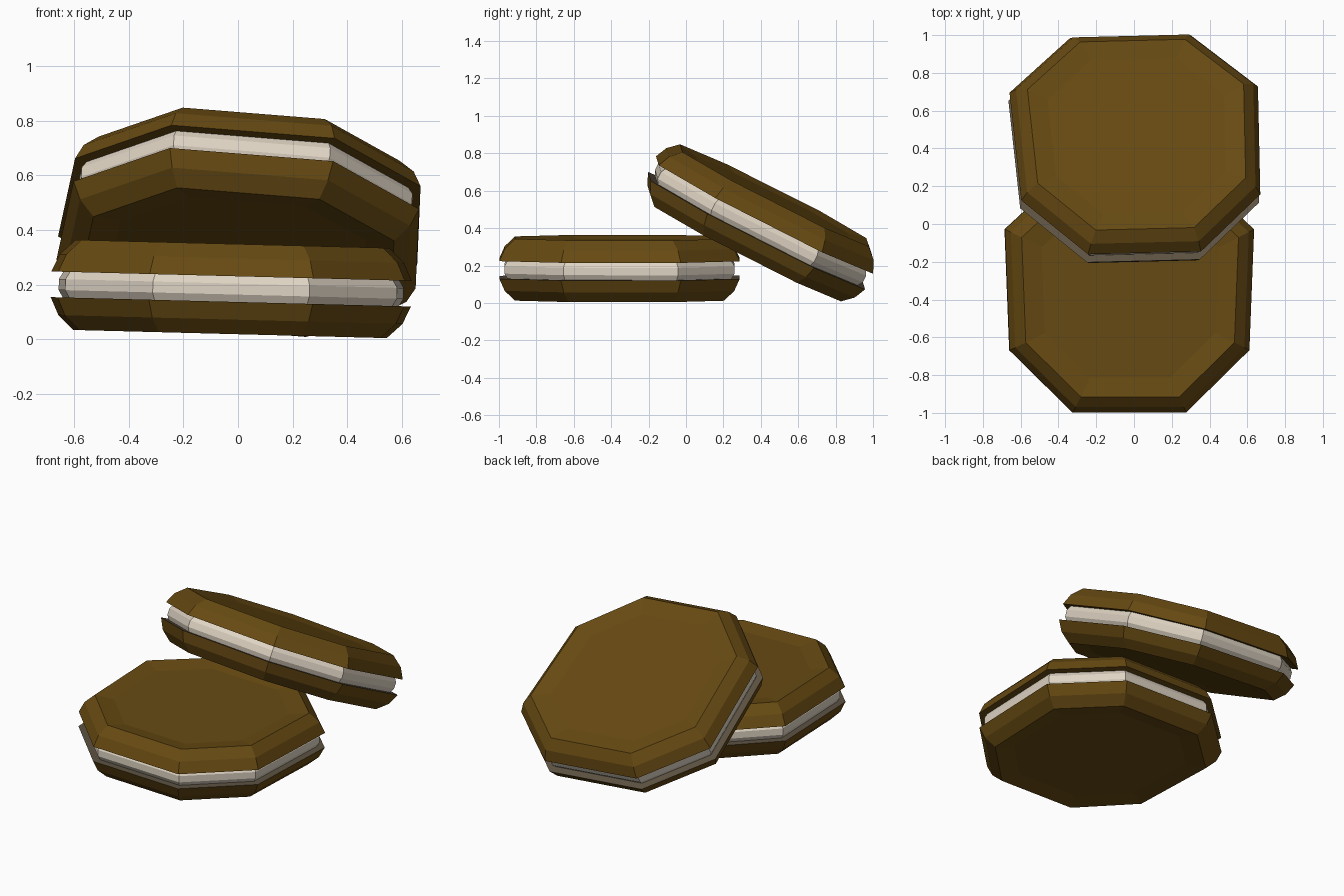
import bpy, bmesh
from mathutils import Matrix, Vector

if "Cube" in bpy.data.objects:
    bpy.data.objects.remove(bpy.data.objects["Cube"])

def material(name, col):
    m = bpy.data.materials.new(name)
    m.diffuse_color = (*col, 1)
    m.use_nodes = True
    m.node_tree.nodes["Principled BSDF"].inputs["Base Color"].default_value = m.diffuse_color
    return m

BROWN = material("biscuit_brown", (0.135, 0.068, 0.006))
CREAM = material("cream_white", (0.74, 0.66, 0.55))
INNER = material("biscuit_inside", (0.11, 0.085, 0.055))

# Slightly tapered octagon outline shared by every layer
HALF = [(0.30, -0.64), (0.635, -0.31), (0.66, 0.33), (0.32, 0.645)]
OUTLINE = HALF + [(-x, y) for x, y in reversed(HALF)]

def stack(name, rings, matrix, mats, flip=1):
    """Loft the outline through (scale, height) rings and cap both ends."""
    bm = bmesh.new()
    loops = [[bm.verts.new((x * s, y * s, z * flip)) for x, y in OUTLINE]
             for s, z in rings]
    first = bm.faces.new(loops[0])
    n = len(OUTLINE)
    for a, b in zip(loops, loops[1:]):
        for i in range(n):
            j = (i + 1) % n
            bm.faces.new((a[i], a[j], b[j], b[i]))
    bm.faces.new(loops[-1])
    first.material_index = len(mats) - 1
    bmesh.ops.recalc_face_normals(bm, faces=bm.faces)
    me = bpy.data.meshes.new(name)
    bm.to_mesh(me)
    bm.free()
    for m in mats:
        me.materials.append(m)
    ob = bpy.data.objects.new(name, me)
    ob.matrix_world = matrix
    bpy.context.collection.objects.link(ob)

# Wafer: inner face, bevelled side, rim, shallow recess
WAFER = [(1.0, 0.047), (0.955, 0.112), (0.87, 0.165), (0.71, 0.147)]
FILLING = [(0.93, -0.05), (0.957, -0.02), (0.957, 0.02), (0.93, 0.05)]

def biscuit(prefix, centre, x_axis, y_axis):
    x = Vector(x_axis).normalized()
    y = Vector(y_axis)
    y = (y - x * y.dot(x)).normalized()
    m = Matrix((x, y, x.cross(y))).transposed().to_4x4()
    m.translation = centre
    stack(prefix + "_top_wafer", WAFER, m, [BROWN])
    stack(prefix + "_bottom_wafer", WAFER, m, [BROWN, INNER], -1)
    stack(prefix + "_cream_filling", FILLING, m, [CREAM])

# Lower biscuit lies almost flat, upper one leans on it
biscuit("lower", (-0.025, -0.358, 0.184), (1, 0, -0.026), (0, 1, 0))
biscuit("upper", (0.015, 0.396, 0.430), (0.996, 0.025, -0.08), (-0.065, 0.892, -0.45))
